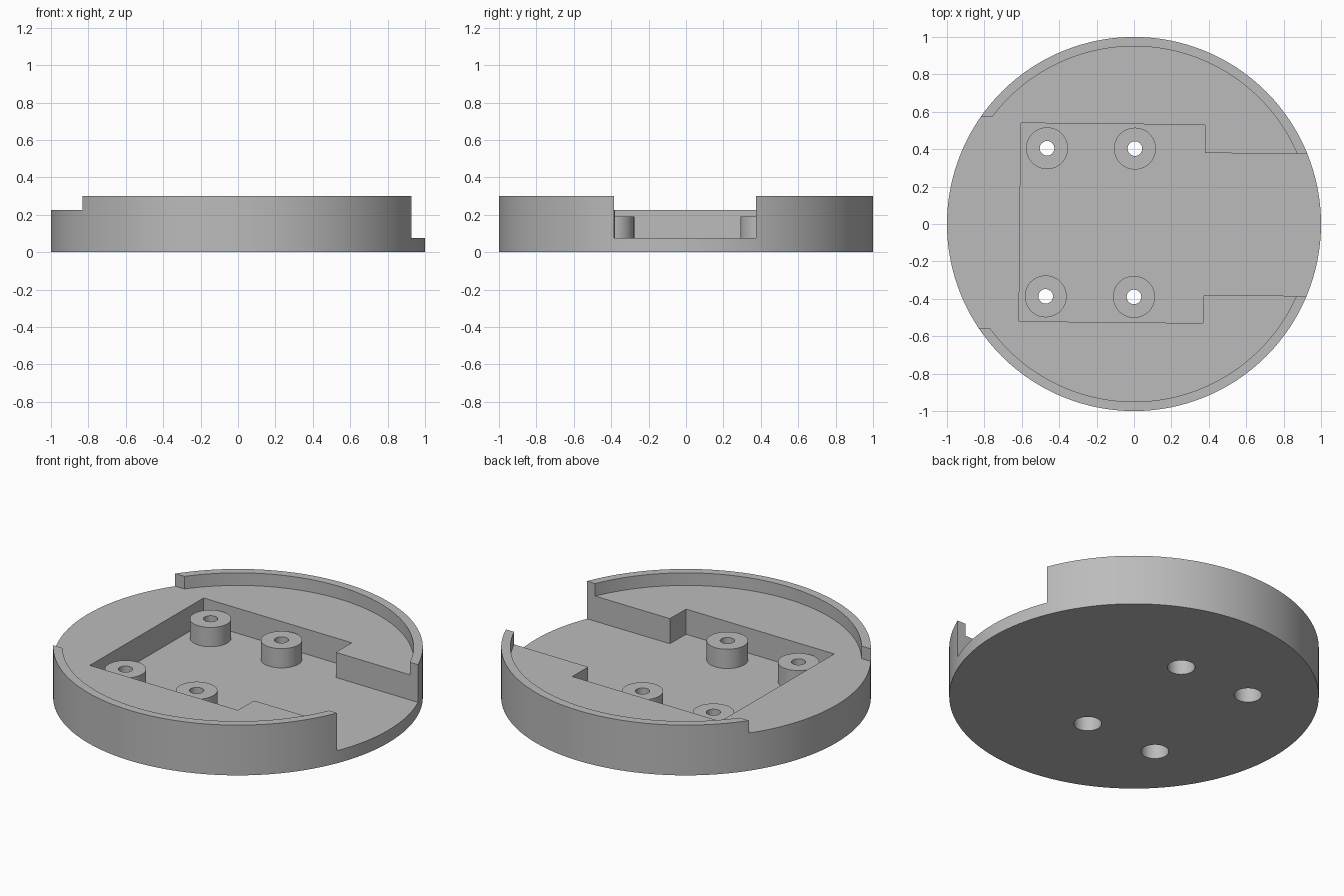
import bpy
import bmesh
from math import radians

cube = bpy.data.objects.get("Cube")
if cube:
    bpy.data.objects.remove(cube, do_unlink=True)

grey = bpy.data.materials.new("plain grey")
grey.use_nodes = True
colour = (0.5, 0.5, 0.5, 1)
grey.diffuse_color = colour
grey.node_tree.nodes["Principled BSDF"].inputs["Base Color"].default_value = colour


def add_object(name, bm):
    bmesh.ops.recalc_face_normals(bm, faces=bm.faces)
    mesh = bpy.data.meshes.new(name)
    bm.to_mesh(mesh)
    bm.free()
    mesh.materials.append(grey)
    obj = bpy.data.objects.new(name, mesh)
    bpy.context.collection.objects.link(obj)
    return obj


def cylinder(name, x, y, radius, z0, z1, sides):
    bm = bmesh.new()
    bmesh.ops.create_cone(bm, cap_ends=True, segments=sides, radius1=radius,
                          radius2=radius, depth=z1 - z0)
    bmesh.ops.translate(bm, verts=bm.verts, vec=(x, y, (z0 + z1) / 2))
    return add_object(name, bm)


def prism(name, outline, z0, z1):
    bm = bmesh.new()
    face = bm.faces.new([bm.verts.new((x, y, z0)) for x, y in outline])
    top = bmesh.ops.extrude_face_region(bm, geom=[face])["geom"]
    verts = [v for v in top if isinstance(v, bmesh.types.BMVert)]
    bmesh.ops.translate(bm, verts=verts, vec=(0, 0, z1 - z0))
    return add_object(name, bm)


def combine(body, tool, operation):
    """Apply a boolean and discard the tool object."""
    mod = body.modifiers.new("shape", 'BOOLEAN')
    mod.operation = operation
    mod.solver = 'EXACT'
    mod.object = tool
    bpy.context.view_layer.objects.active = body
    bpy.ops.object.modifier_apply(modifier=mod.name)
    bpy.data.objects.remove(tool, do_unlink=True)


FLOOR, DECK, RIM = 0.075, 0.225, 0.30

# Round tray with a thin raised rim
tray = cylinder("round_tray", 0, 0, 1, 0, RIM, 128)
combine(tray, cylinder("deck_cutter", 0, 0, 0.95, DECK, 0.5, 128), 'DIFFERENCE')

# Gap in the rim on the model's right
gap = [(-1.2, -0.555), (-0.6, -0.555), (-0.6, 0.575), (-1.2, 0.575)]
combine(tray, prism("rim_gap_cutter", gap, DECK, 0.5), 'DIFFERENCE')

# Recessed pocket with a channel open to the model's left
pocket = [(-0.605, 0.54), (0.38, 0.53), (0.38, 0.38), (1.2, 0.37),
          (1.2, -0.387), (0.373, -0.38), (0.37, -0.53), (-0.615, -0.52)]
combine(tray, prism("pocket_cutter", pocket, FLOOR, 0.5), 'DIFFERENCE')

# Standoff posts, each with a screw bore and a wider hole from below
for x, y in [(-0.465, 0.405), (0.005, 0.403), (-0.472, -0.387), (0, -0.39)]:
    combine(tray, cylinder("post", x, y, 0.112, 0.04, 0.19, 48), 'UNION')
    combine(tray, cylinder("head_cutter", x, y, 0.075, -0.1, 0.13, 48), 'DIFFERENCE')
    combine(tray, cylinder("bore_cutter", x, y, 0.039, -0.2, 0.4, 32), 'DIFFERENCE')

bpy.ops.object.select_all(action='DESELECT')
tray.select_set(True)
bpy.context.view_layer.objects.active = tray
bpy.ops.object.shade_smooth_by_angle(angle=radians(30))
